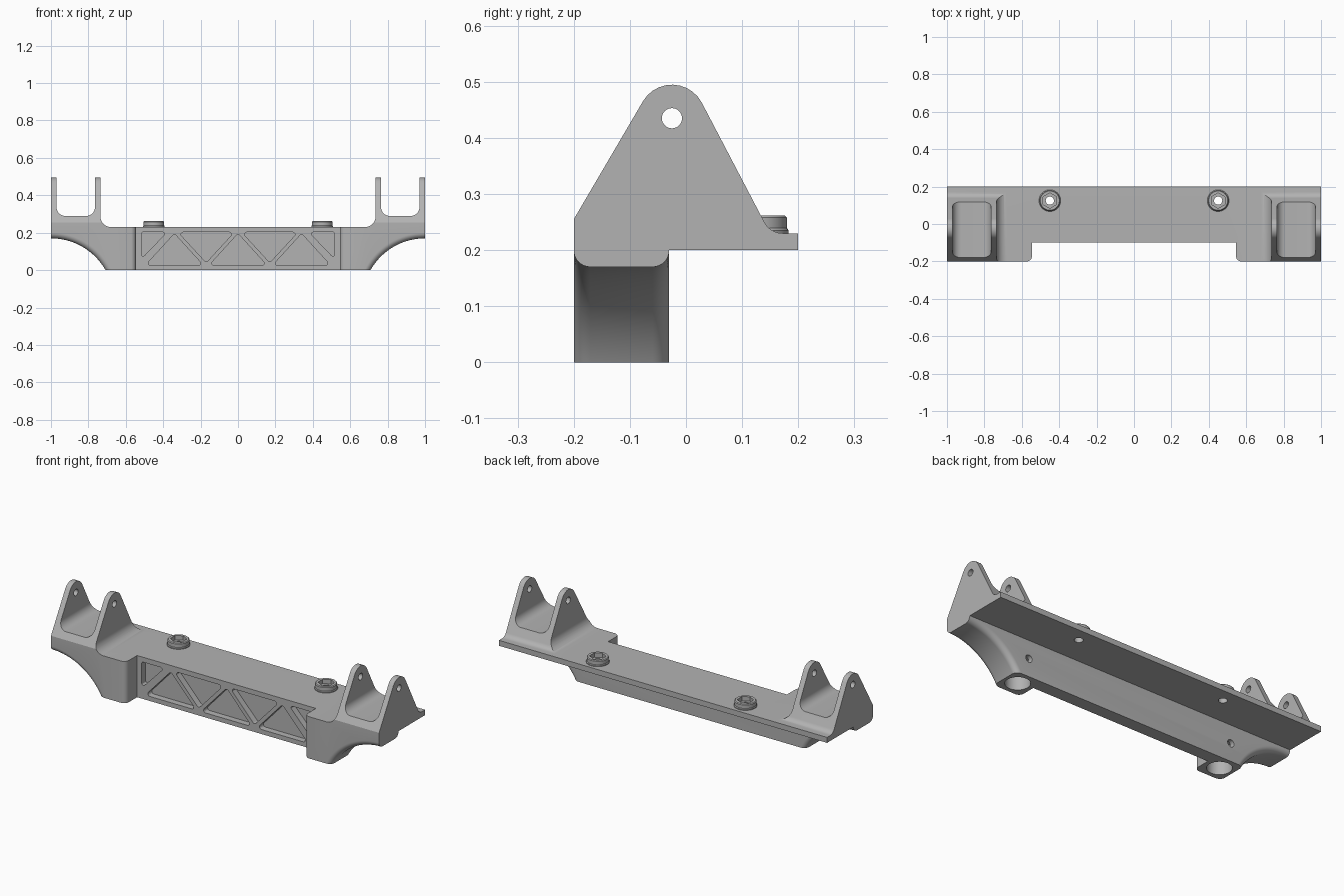
import bpy, bmesh, math
from mathutils import Vector, Matrix

cube = bpy.data.objects.get("Cube")
if cube:
    bpy.data.objects.remove(cube, do_unlink=True)

grey = bpy.data.materials.new("plain grey")
grey.use_nodes = True
colour = (0.45, 0.45, 0.45, 1)
grey.diffuse_color = colour
grey.node_tree.nodes["Principled BSDF"].inputs["Base Color"].default_value = colour


def rounded(points, steps=10):
    """Outline from (a, b) or (a, b, radius) corners, with rounded ones as arcs."""
    out = []
    for i, p in enumerate(points):
        c = Vector(p[:2])
        if len(p) < 3:
            out.append(c)
            continue
        u = (Vector(points[i - 1][:2]) - c).normalized()
        v = (Vector(points[(i + 1) % len(points)][:2]) - c).normalized()
        half = u.angle(v) / 2
        centre = c + (u + v).normalized() * (p[2] / math.sin(half))
        start = c + u * (p[2] / math.tan(half)) - centre
        end = c + v * (p[2] / math.tan(half)) - centre
        sweep = start.angle_signed(end)
        for k in range(steps + 1):
            out.append(centre + Matrix.Rotation(-sweep * k / steps, 2) @ start)
    return out


def make(name, bm):
    bmesh.ops.recalc_face_normals(bm, faces=bm.faces)
    mesh = bpy.data.meshes.new(name)
    bm.to_mesh(mesh)
    bm.free()
    mesh.materials.append(grey)
    ob = bpy.data.objects.new(name, mesh)
    bpy.context.collection.objects.link(ob)
    return ob


def prism(name, outline, axis, lo, hi):
    """Extrude an outline along an axis; outline uses the other two axes in order."""
    bm = bmesh.new()
    verts = []
    for p in outline:
        co = list(p[:2])
        co.insert("xyz".index(axis), lo)
        verts.append(bm.verts.new(co))
    face = bm.faces.new(verts)
    new = bmesh.ops.extrude_face_region(bm, geom=[face])["geom"]
    shift = Vector([hi - lo if a == axis else 0 for a in "xyz"])
    bmesh.ops.translate(bm, vec=shift, verts=[g for g in new if isinstance(g, bmesh.types.BMVert)])
    return make(name, bm)


def circle(a, b, r, n=40, turn=0):
    return [(a + r * math.cos(turn + math.tau * k / n), b + r * math.sin(turn + math.tau * k / n))
            for k in range(n)]


def lathe(name, rings, centre, axis, n):
    """Stack circles of (position, radius) along an axis."""
    bm = bmesh.new()
    loops = []
    for pos, r in rings:
        loop = []
        for a, b in circle(*centre, r, n):
            co = [a, b]
            co.insert("xyz".index(axis), pos)
            loop.append(bm.verts.new(co))
        loops.append(loop)
    for low, high in zip(loops, loops[1:]):
        for k in range(n):
            m = (k + 1) % n
            bm.faces.new((low[k], low[m], high[m], high[k]))
    bm.faces.new(loops[0])
    bm.faces.new(loops[-1])
    return make(name, bm)


def boolean(ob, tool, operation="DIFFERENCE", keep=False):
    mod = ob.modifiers.new("cut", "BOOLEAN")
    mod.operation = operation
    mod.solver = "EXACT"
    mod.object = tool
    bpy.context.view_layer.objects.active = ob
    bpy.ops.object.modifier_apply(modifier=mod.name)
    if not keep:
        bpy.data.objects.remove(tool, do_unlink=True)


# Front outline: beam, fork slots and lugs, mirrored about the centre
half = [(1, 0), (1, 0.52), (0.97, 0.52), (0.97, 0.29, 0.045), (0.765, 0.29, 0.045),
        (0.765, 0.52), (0.735, 0.52), (0.735, 0.23, 0.055)]
mirrored = [(-p[0], *p[1:]) for p in reversed(half)]
body = prism("bracket_body", rounded(half + mirrored), "y", -0.3, 0.3)

# Side outline: lower block, lug and rear flange
side = [(-0.2, 0), (-0.03, 0), (-0.03, 0.2), (0.2, 0.2), (0.2, 0.23), (0.15, 0.23, 0.037),
        (-0.022, 0.5585, 0.06), (-0.2, 0.255)]
boolean(body, prism("side_shape", rounded(side), "x", -1.2, 1.2), "INTERSECT")

# Front recess that leaves the two rounded end pads
recess = [(-0.545, -0.1), (0.545, -0.1), (0.545, -0.2005, 0.03), (0.7, -0.2005), (0.7, -0.3),
          (-0.7, -0.3), (-0.7, -0.2005), (-0.545, -0.2005, 0.03)]
boolean(body, prism("recess_cutter", rounded(recess), "z", -0.1, 0.4))

# Arches under the ends, flared so that their rims come out rounded
flare = 0.0295
quarter = [math.pi / 2 * k / 8 for k in range(9)]
rings = [(-0.25, 0.335 + flare)]
rings += [(-0.2 + flare * math.sin(t), 0.335 + flare * (1 - math.cos(t))) for t in
          [math.pi / 2 - q for q in quarter][::-1]]
front_rings = [(-0.2 + flare * (1 - math.cos(q)), 0.335 + flare * (1 - math.sin(q))) for q in quarter]
back_rings = [(-0.23 - y, r) for y, r in reversed(front_rings)]
rings = rings[:1] + front_rings + back_rings + [(-0.01, 0.335 + flare)]
for s in (-1, 1):
    boolean(body, lathe("arch_cutter", rings, (s, -0.165), "y", 128))

# Truss pockets in the front wall
up = [(-0.155, 0.025, 0.012), (0.155, 0.025, 0.012), (0, 0.195, 0.012)]
down = [(-0.15, 0.203, 0.012), (0, 0.04, 0.012), (0.15, 0.203, 0.012)]
corner = [(0.38, 0.203, 0.01), (0.517, 0.203, 0.01), (0.517, 0.06, 0.01)]
pockets = [[(x + c, z, r) for x, z, r in up] for c in (-0.34, 0, 0.34)]
pockets += [[(x + c, z, r) for x, z, r in down] for c in (-0.17, 0.17)]
pockets += [corner, [(-x, z, r) for x, z, r in reversed(corner)]]
for pocket in pockets:
    boolean(body, prism("pocket_cutter", rounded(pocket, 5), "y", -0.15, -0.065))

# Pin holes through all lugs
boolean(body, prism("pin_cutter", circle(-0.025, 0.435, 0.018, 32), "x", -1.3, 1.3))

parts = [body]
for s, label in ((-1, "right"), (1, "left")):
    # Post socket in the pad and its screw hole from behind
    boolean(body, prism("socket_cutter", circle(s * 0.63, -0.115, 0.062), "z", -0.1, 0.15))
    boolean(body, prism("screw_cutter", circle(s * 0.63, 0.1, 0.02, 24), "y", -0.11, 0.02))

    # Flange boss with a hexagonal nut recess and a through hole
    x, y = s * 0.45, 0.125
    boss = lathe("bolt_boss_" + label, [(0.22, 0.058), (0.235, 0.058), (0.239, 0.055),
                                        (0.258, 0.055), (0.262, 0.051)], (x, y), "z", 40)
    boolean(boss, prism("nut_cutter", circle(x, y, 0.041, 6, math.pi / 6), "z", 0.238, 0.4))
    bolt = prism("bolt_cutter", circle(x, y, 0.022, 32), "z", 0.1, 0.4)
    boolean(boss, bolt, keep=True)
    boolean(body, bolt)
    parts.append(boss)

# Smooth the curved surfaces, keeping edges sharp
for ob in parts:
    bpy.ops.object.select_all(action="DESELECT")
    ob.select_set(True)
    bpy.context.view_layer.objects.active = ob
    bpy.ops.object.shade_smooth_by_angle(angle=math.radians(25))
